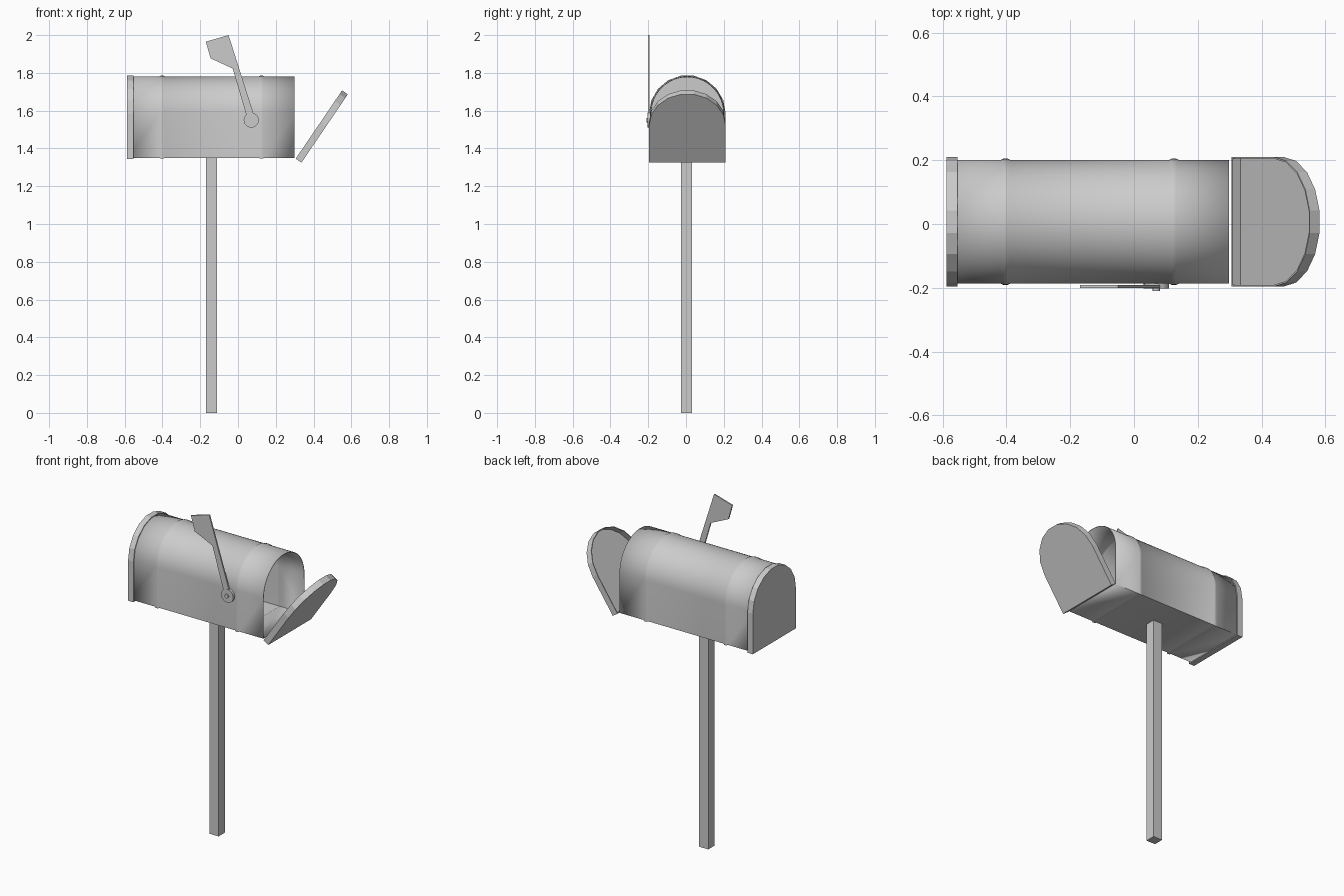
import bpy, math
from mathutils import Matrix

if "Cube" in bpy.data.objects:
    bpy.data.objects.remove(bpy.data.objects["Cube"])

CY = 0.007  # centre line of the box in y


def make(name, verts, faces, wall=0, smooth=False, matrix=None):
    me = bpy.data.meshes.new(name)
    me.from_pydata(verts, [], faces)
    ob = bpy.data.objects.new(name, me)
    bpy.context.collection.objects.link(ob)
    if matrix:
        ob.matrix_world = matrix
    if wall:
        m = ob.modifiers.new("wall", 'SOLIDIFY')
        m.thickness = wall
        m.offset = -1
        m.use_even_offset = True
    if smooth:
        bpy.ops.object.select_all(action='DESELECT')
        ob.select_set(True)
        bpy.context.view_layer.objects.active = ob
        bpy.ops.object.shade_smooth_by_angle(angle=math.radians(30))
    return ob


def arch(r, zb, zc, n):
    """Round-topped outline as (y, z) points."""
    pts = [(-r, zb)]
    for i in range(n + 1):
        a = math.pi * (1 - i / n)
        pts.append((r * math.cos(a), zc + r * math.sin(a)))
    return pts + [(r, zb)]


def loft(name, rings, cap_start=False, cap_end=False, **kw):
    """Skin a list of (x, outline) rings."""
    n = len(rings[0][1])
    verts = [(x, y, z) for x, prof in rings for y, z in prof]
    faces = []
    for k in range(len(rings) - 1):
        for i in range(n):
            j = (i + 1) % n
            faces.append((k*n + i, (k+1)*n + i, (k+1)*n + j, k*n + j))
    if cap_start:
        faces.append(tuple(range(n)))
    if cap_end:
        faces.append(tuple(reversed(range(len(verts) - n, len(verts)))))
    return make(name, verts, faces, **kw)


def cylinder(name, x, z, r, y0, y1, n):
    """Disc with its axis along y."""
    prof = [(x + r*math.cos(2*math.pi*i/n), z + r*math.sin(2*math.pi*i/n)) for i in range(n)]
    return plate(name, prof, y0, y1)


def plate(name, pts, y0, y1):
    """Counter-clockwise (x, z) outline extruded from y0 (front) to y1."""
    n = len(pts)
    verts = [(x, y, z) for y in (y0, y1) for x, z in pts]
    faces = [tuple(range(n)), tuple(reversed(range(n, 2*n)))]
    faces += [(i, i + n, (i+1) % n + n, (i+1) % n) for i in range(n)]
    return make(name, verts, faces, smooth=True)


# box body with two raised beads
stations = [(-0.58, 0)]
for c in (-0.403, 0.125):
    stations += [(c - 0.015, 0), (c - 0.007, 0.004), (c + 0.007, 0.004), (c + 0.015, 0)]
stations.append((0.298, 0))
loft("box_body", [(x, arch(0.194 + e, 1.35 - e, 1.587, 32)) for x, e in stations],
     wall=0.004, smooth=True, matrix=Matrix.Translation((0, CY, 0)))

# rear cap
rear = arch(0.203, 1.343, 1.585, 9)
loft("rear_cap", [(-0.588, rear), (-0.553, rear)], cap_start=True, wall=0.005,
     matrix=Matrix.Translation((0, CY, 0)))

# open door, a shallow pan tilted outward
door = arch(0.203, 0, 0.237, 9)
loft("door", [(-0.037, door), (0, door)], cap_end=True, wall=0.005,
     matrix=Matrix.Translation((0.336, CY, 1.325)) @ Matrix.Rotation(math.radians(34.2), 4, 'Y'))

# post
plate("post", [(-0.17, 0), (-0.11, 0), (-0.11, 1.352), (-0.17, 1.352)], -0.026, 0.033)

# signal flag with pivot
plate("flag", [(0.052, 1.55), (0.093, 1.55), (-0.05, 2.0), (-0.17, 1.965),
               (-0.145, 1.877), (-0.028, 1.823)], -0.201, -0.192)
cylinder("flag_pivot", 0.07, 1.55, 0.04, -0.203, -0.185, 20)
cylinder("flag_bolt", 0.07, 1.55, 0.012, -0.21, -0.2, 12)
